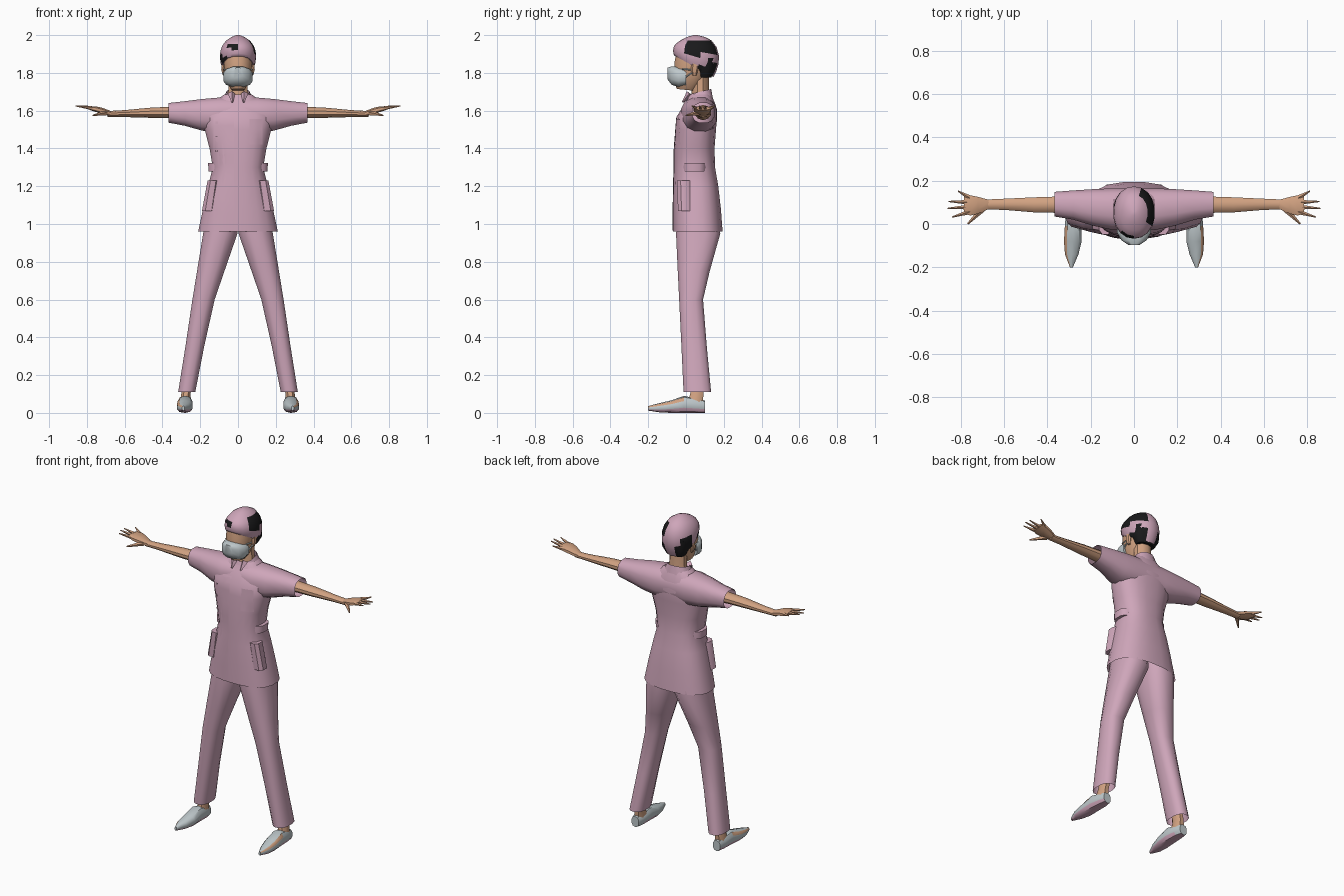
import bpy, bmesh, math
from mathutils import Vector
from mathutils.bvhtree import BVHTree


def mat(name, r, g, b):
    m = bpy.data.materials.new(name)
    m.diffuse_color = (r, g, b, 1)
    return m


PINK = mat("pink_cloth", 0.62, 0.38, 0.49)
SKIN = mat("skin", 0.64, 0.36, 0.22)
GREY = mat("pale_grey", 0.52, 0.58, 0.60)
BLACK = mat("black_hair", 0.010, 0.010, 0.011)


def finish(name, bm, mats, rule=None, angle=40):
    bmesh.ops.recalc_face_normals(bm, faces=bm.faces[:])
    if rule:
        bm.normal_update()
        for f in bm.faces:
            f.material_index = rule(f.calc_center_median(), f.normal)
    me = bpy.data.meshes.new(name)
    bm.to_mesh(me)
    bm.free()
    for m in mats:
        me.materials.append(m)
    ob = bpy.data.objects.new(name, me)
    bpy.context.collection.objects.link(ob)
    bpy.ops.object.select_all(action='DESELECT')
    ob.select_set(True)
    bpy.context.view_layer.objects.active = ob
    bpy.ops.object.shade_smooth_by_angle(angle=math.radians(angle))
    return ob


def loft(name, rings, mats, n=12, axis='z', s=1, p=0.8, caps=True, rule=None, angle=40):
    """rings: (position, u0, u1, v0, v1[, tilt]); axis z: u=x v=y, x: u=y v=z, y: u=x v=z"""
    bm = bmesh.new()
    loops = []
    for pos, u0, u1, v0, v1, *tilt in rings:
        loop = []
        for i in range(n):
            a = 2 * math.pi * (i + 0.5) / n
            c, d = math.cos(a), math.sin(a)
            u = (u0 + u1) / 2 + (u1 - u0) / 2 * math.copysign(abs(c) ** p, c)
            v = (v0 + v1) / 2 + (v1 - v0) / 2 * math.copysign(abs(d) ** p, d)
            w = pos + (tilt[0] * (v - (v0 + v1) / 2) if tilt else 0)
            x, y, z = {'z': (u, v, w), 'x': (w, u, v), 'y': (u, w, v)}[axis]
            loop.append(bm.verts.new((s * x, y, z)))
        loops.append(loop)
    for a, b in zip(loops, loops[1:]):
        for i in range(n):
            j = (i + 1) % n
            bm.faces.new((a[i], a[j], b[j], b[i]))
    if caps:
        bm.faces.new(loops[0])
        bm.faces.new(loops[-1])
    return finish(name, bm, mats, rule, angle)


def rod(name, a, b, r0, r1, m, n=5):
    a, b = Vector(a), Vector(b)
    bm = bmesh.new()
    bmesh.ops.create_cone(bm, cap_ends=True, segments=n, radius1=r0, radius2=r1, depth=(b - a).length)
    rot = (b - a).to_track_quat('Z', 'Y')
    for v in bm.verts:
        v.co = rot @ v.co + (a + b) / 2
    return finish(name, bm, [m])


# Tunic body, open at the hem
body = loft("tunic_body", [
    (0.96, -0.213, 0.213, -0.07, 0.195), (1.08, -0.187, 0.187, -0.07, 0.186),
    (1.20, -0.16, 0.16, -0.068, 0.172), (1.30, -0.135, 0.135, -0.065, 0.155),
    (1.40, -0.152, 0.152, -0.064, 0.152), (1.50, -0.178, 0.178, -0.056, 0.16),
    (1.57, -0.185, 0.185, -0.05, 0.165), (1.63, -0.15, 0.15, -0.01, 0.158),
    (1.685, -0.075, 0.075, 0.015, 0.135)], [PINK], n=20, caps=False)

# Shoulders and short sleeves in one piece across the body
half = [(0.0, -0.02, 0.165, 1.49, 1.672), (0.10, -0.03, 0.167, 1.48, 1.672),
        (0.19, -0.01, 0.163, 1.492, 1.664), (0.28, 0.018, 0.157, 1.518, 1.652),
        (0.367, 0.033, 0.15, 1.535, 1.642)]
loft("sleeves", [(-r[0],) + r[1:] for r in half[:0:-1]] + half, [PINK], n=12, axis='x', caps=False)

# Collar stand with two small lapel points
loft("collar", [(1.65, -0.09, 0.09, -0.005, 0.145, 0.15), (1.70, -0.06, 0.06, 0.012, 0.135, 0.25)],
     [PINK], n=12, caps=False)
for s in (-1, 1):
    rod("collar_point", (s * 0.035, 0.02, 1.69), (s * 0.03, -0.018, 1.645), 0.02, 0.004, PINK, 4)

# Thin plates laid on the tunic front: chest pocket, placket, buttons
tree = BVHTree.FromPolygons([v.co[:] for v in body.data.vertices],
                            [p.vertices[:] for p in body.data.polygons])


def plate(name, x0, x1, z0, z1, m, rows=5, lift=0.004):
    bm = bmesh.new()
    grid = []
    for k in range(rows + 1):
        z = z0 + (z1 - z0) * k / rows
        row = []
        for i in range(4):
            x = x0 + (x1 - x0) * i / 3
            hit = tree.ray_cast(Vector((x, -1, z)), Vector((0, 1, 0)))[0]
            row.append(bm.verts.new((x, (hit.y if hit else 0) - lift, z)))
        grid.append(row)
    for a, b in zip(grid, grid[1:]):
        for i in range(3):
            bm.faces.new((a[i], a[i + 1], b[i + 1], b[i]))
    return finish(name, bm, [m])


plate("chest_pocket", 0.06, 0.13, 1.42, 1.555, PINK)
plate("placket", -0.13, -0.02, 0.965, 1.60, PINK, rows=16, lift=0.002)
for z in (1.53, 1.46, 1.38):
    plate("button", -0.118, -0.106, z, z + 0.012, PINK, rows=1, lift=0.008)

# Half belt standing proud of the waist
loft("side_belt", [(1.278, -0.158, 0.158, -0.025, 0.115), (1.322, -0.16, 0.16, -0.025, 0.115)], [PINK], n=16, p=0.6)

for s in (-1, 1):
    # Side pockets
    loft("side_pocket", [(1.07, 0.12, 0.193, -0.045, 0.035), (1.23, 0.10, 0.163, -0.05, 0.03)], [PINK], n=8, s=s)

    # Trouser legs
    loft("trouser_leg", [
        (0.11, 0.225, 0.318, -0.015, 0.135), (0.35, 0.178, 0.28, -0.026, 0.112),
        (0.60, 0.122, 0.243, -0.038, 0.092), (0.75, 0.07, 0.219, -0.046, 0.128),
        (0.95, 0.0, 0.187, -0.056, 0.185), (1.08, 0.0, 0.165, -0.05, 0.165)],
        [PINK], n=12, s=s, caps=False)

    # Ankles and pointed shoes with a pink sole, skin showing at the opening
    loft("ankle", [(0.04, 0.245, 0.312, 0.0, 0.09), (0.10, 0.25, 0.302, 0.02, 0.095),
                   (0.18, 0.235, 0.285, 0.025, 0.095)], [SKIN], n=8, s=s)
    loft("shoe", [(0.10, 0.255, 0.305, 0.0, 0.065), (0.06, 0.243, 0.315, 0.0, 0.075),
                  (-0.01, 0.24, 0.321, 0.0, 0.09), (-0.08, 0.24, 0.325, 0.0, 0.066),
                  (-0.14, 0.255, 0.32, 0.003, 0.052), (-0.20, 0.282, 0.296, 0.012, 0.036)],
         [GREY, PINK, SKIN], n=10, axis='y', s=s,
         rule=lambda c, nr: 1 if nr.z < -0.5 else 2 if abs(c.x) > 0.30 and nr.z > 0.2 and c.y < 0.02 else 0)

    # Bare arms
    loft("arm", [(0.22, 0.045, 0.135, 1.55, 1.63), (0.37, 0.05, 0.128, 1.56, 1.62),
                 (0.46, 0.052, 0.125, 1.562, 1.616), (0.60, 0.064, 0.118, 1.566, 1.603),
                 (0.69, 0.066, 0.114, 1.567, 1.598)], [SKIN], n=10, axis='x', s=s, p=1)

    # Hands with spread fingers
    loft("palm", [(0.67, 0.068, 0.113, 1.568, 1.598), (0.72, 0.045, 0.128, 1.582, 1.617),
                  (0.755, 0.036, 0.135, 1.593, 1.624), (0.785, 0.046, 0.13, 1.603, 1.623)],
         [SKIN], n=8, axis='x', s=s)
    for y0, tx, ty in ((0.122, 0.812, 0.152), (0.10, 0.855, 0.104), (0.079, 0.86, 0.072), (0.056, 0.84, 0.032)):
        rod("finger", (s * 0.76, y0, 1.61), (s * tx, ty, 1.625), 0.012, 0.003, SKIN)
    rod("thumb", (s * 0.70, 0.068, 1.588), (s * 0.768, 0.0, 1.575), 0.015, 0.004, SKIN)

    # Ears and mask straps
    loft("ear", [(1.785, 0.066, 0.08, 0.035, 0.055), (1.815, 0.068, 0.09, 0.025, 0.065),
                 (1.85, 0.066, 0.088, 0.03, 0.07)], [SKIN], n=6, s=s)
    for z in (1.765, 1.82):
        rod("mask_strap", (s * 0.07, -0.02, z), (s * 0.08, 0.055, 1.815), 0.004, 0.004, GREY, 4)

# Neck and head
loft("neck", [(1.60, -0.075, 0.075, 0.02, 0.13), (1.67, -0.055, 0.055, 0.03, 0.124),
              (1.80, -0.052, 0.052, 0.03, 0.12)], [SKIN], n=10, p=1)
loft("head", [(1.71, -0.035, 0.035, -0.05, 0.05, -0.1), (1.745, -0.058, 0.058, -0.062, 0.09),
              (1.80, -0.073, 0.073, -0.065, 0.125), (1.86, -0.077, 0.077, -0.063, 0.14),
              (1.93, -0.075, 0.075, -0.05, 0.14)], [SKIN], n=12, p=0.9)

# Hair at the nape and beside the ears
loft("nape_hair", [(1.775, -0.058, 0.058, 0.06, 0.135), (1.82, -0.083, 0.083, 0.05, 0.155),
                   (1.88, -0.086, 0.086, 0.03, 0.16)], [BLACK], n=12)


# Cap, lower at the back, with patches of hair showing through
def cap_rule(c, nr):
    side = c.x > 0.035 and 0.0 < c.y < 0.155 and 1.895 < c.z < 1.975
    back = c.y > 0.06 and abs(c.x) > 0.03 and c.z < 1.835
    left = c.x < -0.06 and (c.y < 0.03 and c.z < 1.885 or c.y > 0.09 and c.z < 1.9)
    brow = -0.05 < c.x < 0.0 and c.y < -0.02 and 1.925 < c.z < 1.96
    return int(side or back or left or brow)


loft("cap", [
    (1.835, -0.083, 0.083, -0.062, 0.145, -0.55), (1.855, -0.092, 0.092, -0.067, 0.16, -0.42),
    (1.885, -0.097, 0.097, -0.068, 0.173, -0.3), (1.915, -0.094, 0.094, -0.066, 0.174, -0.18),
    (1.945, -0.083, 0.083, -0.055, 0.162, -0.08), (1.972, -0.063, 0.063, -0.03, 0.135),
    (1.99, -0.035, 0.035, 0.005, 0.10), (2.0, -0.01, 0.01, 0.04, 0.06)],
    [PINK, BLACK], n=18, p=0.95, rule=cap_rule)

# Face mask
loft("face_mask", [(0.0, -0.078, 0.078, 1.73, 1.826), (-0.04, -0.08, 0.08, 1.725, 1.832),
                   (-0.075, -0.06, 0.06, 1.735, 1.836), (-0.098, -0.025, 0.025, 1.765, 1.828)],
     [GREY], n=12, axis='y', p=0.7)
